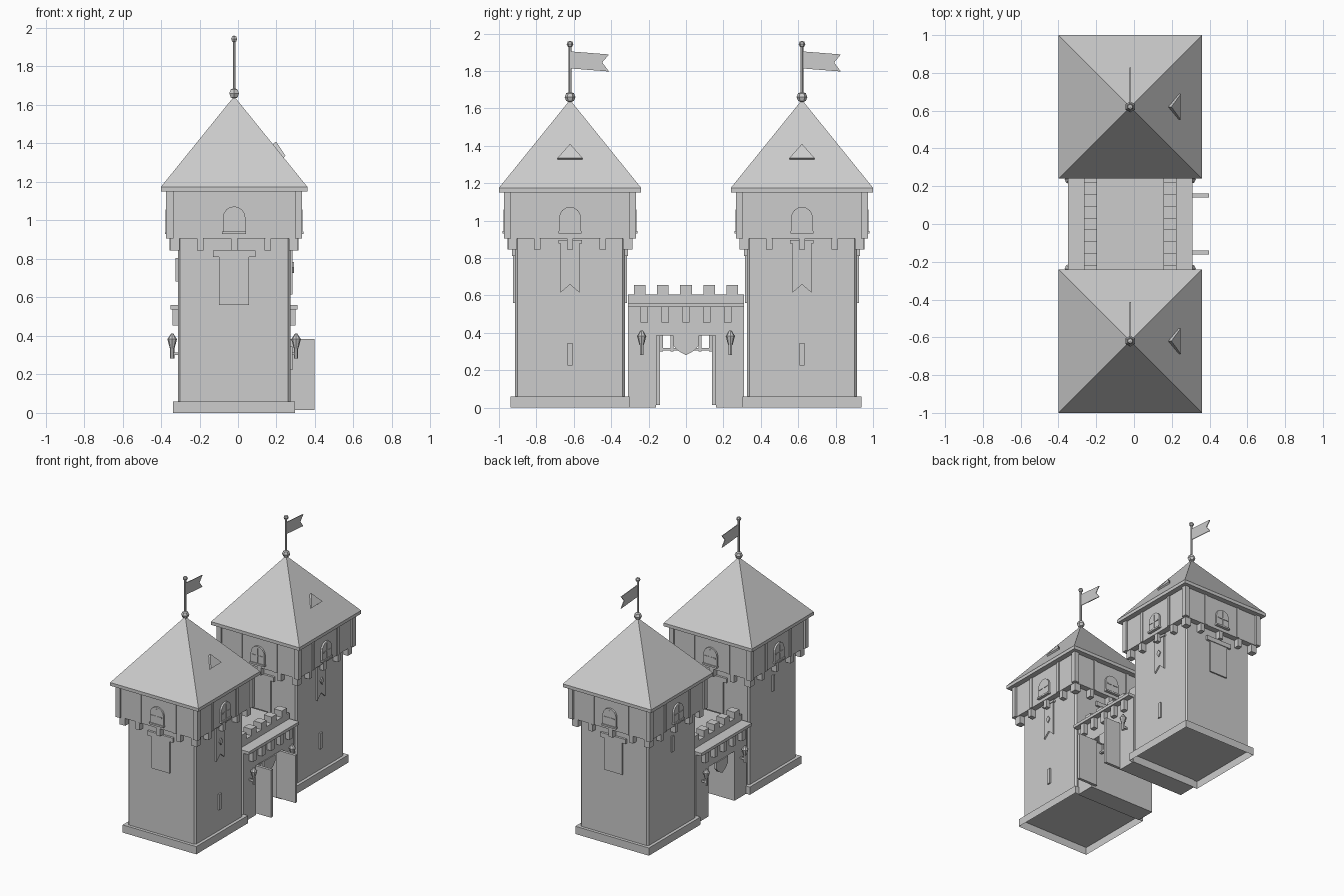
import bpy, bmesh, math
from mathutils import Matrix, Vector

if "Cube" in bpy.data.objects:
    bpy.data.objects.remove(bpy.data.objects["Cube"])

CX = -0.02  # x centre of towers and gate

# every view shows the same neutral grey on all parts
GREY = bpy.data.materials.new("pale grey")
GREY.diffuse_color = (0.604, 0.604, 0.604, 1)
GREY.use_nodes = True
GREY.node_tree.nodes["Principled BSDF"].inputs["Base Color"].default_value = GREY.diffuse_color


def finish(name, bm, M=None):
    if M is not None:
        bm.transform(M)
    bmesh.ops.recalc_face_normals(bm, faces=bm.faces)
    me = bpy.data.meshes.new(name)
    bm.to_mesh(me)
    bm.free()
    me.materials.append(GREY)
    ob = bpy.data.objects.new(name, me)
    bpy.context.collection.objects.link(ob)
    return ob


def box(name, x0, x1, y0, y1, z0, z1, M=None, bevel=0, open_bottom=False):
    bm = bmesh.new()
    bmesh.ops.create_cube(bm, size=1)
    for v in bm.verts:
        v.co = Vector(((x0 + x1) / 2 + v.co.x * (x1 - x0),
                       (y0 + y1) / 2 + v.co.y * (y1 - y0),
                       (z0 + z1) / 2 + v.co.z * (z1 - z0)))
    if bevel:
        up = [e for e in bm.edges if abs(e.verts[0].co.z - e.verts[1].co.z) > 0.01]
        bmesh.ops.bevel(bm, geom=up, offset=bevel, segments=1, affect='EDGES')
    if open_bottom:
        low = [f for f in bm.faces if all(v.co.z < z0 + 1e-4 for v in f.verts)]
        bmesh.ops.delete(bm, geom=low, context='FACES')
    return finish(name, bm, M)


def plate(name, pts, w0, w1, M):
    """Outline (u, z) on a wall facing -y locally, from w0 to w1 outwards."""
    bm = bmesh.new()
    f = bm.faces.new([bm.verts.new((u, -w0, z)) for u, z in pts])
    r = bmesh.ops.extrude_face_region(bm, geom=[f])
    bmesh.ops.translate(bm, vec=(0, w0 - w1, 0),
                        verts=[g for g in r["geom"] if isinstance(g, bmesh.types.BMVert)])
    return finish(name, bm, M)


def cone(name, r0, r1, z0, z1, M, n=8):
    bm = bmesh.new()
    bmesh.ops.create_cone(bm, cap_ends=True, segments=n, radius1=r0, radius2=r1, depth=z1 - z0)
    bmesh.ops.translate(bm, verts=bm.verts, vec=(0, 0, (z0 + z1) / 2))
    return finish(name, bm, M)


def ball(name, r, z, M):
    bm = bmesh.new()
    bmesh.ops.create_uvsphere(bm, u_segments=6, v_segments=4, radius=r)
    bmesh.ops.translate(bm, verts=bm.verts, vec=(0, 0, z))
    return finish(name, bm, M)


def rect(u, z0, z1, cu=0):
    return [(cu - u, z0), (cu + u, z0), (cu + u, z1), (cu - u, z1)]


def arch(u, z0, z1):
    s = z1 - u
    return [(-u, z0), (u, z0)] + [(u * math.cos(a * math.pi / 8), s + u * math.sin(a * math.pi / 8))
                                  for a in range(9)]


def turn(M, deg):
    return M @ Matrix.Rotation(math.radians(deg), 4, 'Z')


def tower(cy):
    M = Matrix.Translation((CX, cy, 0))
    box("tower_plinth", -.317, .317, -.317, .317, 0, .06, M, open_bottom=True)
    box("tower_body", -.293, .293, -.293, .293, .06, .905, M, bevel=.012)
    box("upper_storey", -.338, .338, -.338, .338, .905, 1.15, M)
    box("roof_eave", -.38, .38, -.38, .38, 1.15, 1.175, M)
    # pyramid roof, finial, pole and flag
    cone("roof", .38 * math.sqrt(2), 0, 1.175, 1.645, turn(M, 45), 4)
    ball("roof_finial", .029, 1.66, M)
    cone("flag_pole", .008, .008, 1.66, 1.94, M, 6)
    ball("pole_knob", .018, 1.943, M)
    plate("flag", [(.005, 1.813), (.208, 1.797), (.172, 1.845), (.208, 1.888), (.005, 1.904)],
          -.003, .003, turn(M, 90))
    for deg in (0, 90, 180, 270):
        S = turn(M, deg)
        # timber frame and corbels
        box("corner_post", .315, .353, -.353, -.315, .905, 1.15, S)
        box("corner_corbel", .284, .333, -.333, -.284, .845, .905, S)
        for u in (-.175, 0, .175):
            box("corbel", u - .017, u + .017, -.335, -.28, .845, .905, S)
        for u in (-.15, .15):
            plate("wall_stud", rect(.012, .905, 1.15, u), .33, .345, S)
        # arched window
        plate("window_frame", arch(.058, .94, 1.073), .33, .352, S)
        plate("window_bar", rect(.004, .945, 1.058), .35, .356, S)
        plate("window_crossbar", rect(.045, .996, 1.004), .35, .356, S)
        plate("window_sill", rect(.062, .93, .943), .33, .36, S)
    # wide banners on the front and back walls
    for deg in (0, 180):
        S = turn(M, deg)
        plate("banner_rail", rect(.11, .81, .845), .285, .310, S)
        plate("banner", rect(.078, .56, .815), .285, .304, S)
    # pennant on the right wall, arrow slits low on the right and high on the left
    S = turn(M, 90)
    plate("pennant", [(-.05, .615), (0, .658), (.05, .615), (.05, .885), (-.05, .885)],
          .285, .304, S)
    plate("pennant_rail", rect(.063, .877, .895), .285, .310, S)
    plate("pennant_diamond", [(0, .727), (.02, .755), (0, .783), (-.02, .755)], .295, .312, S)
    plate("arrow_slit", rect(.014, .224, .346), .285, .304, S)
    plate("arrow_slit", rect(.014, .684, .806), .285, .304, turn(M, 270))
    # small slanted roof dormer, sunk into the roof along its normal
    bm = bmesh.new()
    tri = [(.267, -.067, 1.335), (.267, .067, 1.335), (.218, 0, 1.41)]
    a = [bm.verts.new(p) for p in tri]
    b = [bm.verts.new((x - .039, y, z - .032)) for x, y, z in tri]
    bm.faces.new(a)
    bm.faces.new(b)
    for i in range(3):
        j = (i + 1) % 3
        bm.faces.new((a[i], a[j], b[j], b[i]))
    finish("roof_dormer", bm, M)


for cy in (-.62, .62):
    tower(cy)

# gatehouse wall: two piers, lintel block and walkway
G = Matrix.Translation((CX, 0, 0))
for s in (-1, 1):
    lo, hi = sorted((s * .16, s * .31))
    box("gate_pier", -.285, .285, lo, hi, 0, .39, G)
box("gate_lintel", -.285, .285, -.31, .31, .385, .545, G)
box("walkway_slab", -.33, .33, -.31, .31, .537, .56, G)

for deg in (90, 270):  # gate faces, looking along +x and -x
    S = turn(G, deg)
    # parapet with merlons, and corbels below
    plate("parapet", rect(.31, .56, .605), .177, .245, S)
    for i in range(-2, 3):
        plate("merlon", rect(.031, .60, .655, i * .124), .177, .245, S)
        plate("gate_corbel", rect(.02, .455, .54, i * .112), .28, .32, S)
    # shield
    plate("shield", [(-.07, .385), (-.07, .335), (-.045, .305), (0, .28), (.045, .305),
                     (.07, .335), (.07, .385)], .275, .292, S)
    # torches
    for u in (-.237, .237):
        T = S @ Matrix.Translation((u, -.322, 0))
        cone("torch_handle", .011, .011, .282, .345, T, 6)
        cone("torch_bowl", .012, .025, .335, .383, T)
        cone("torch_flame", .025, .006, .383, .412, T)
        plate("torch_bracket", rect(.006, .30, .315, u), .27, .322, S)

# raised portcullis
for u in (-.13, -.075, 0, .075, .13):
    box("portcullis_bar", .19, .206, u - .008, u + .008, .30, .39, G)
box("portcullis_rail", .188, .208, -.16, .16, .305, .318, G)

# open gate doors
for s in (-1, 1):
    box("gate_door", .25, .417, s * .15 - .011, s * .15 + .011, .015, .385, G)
